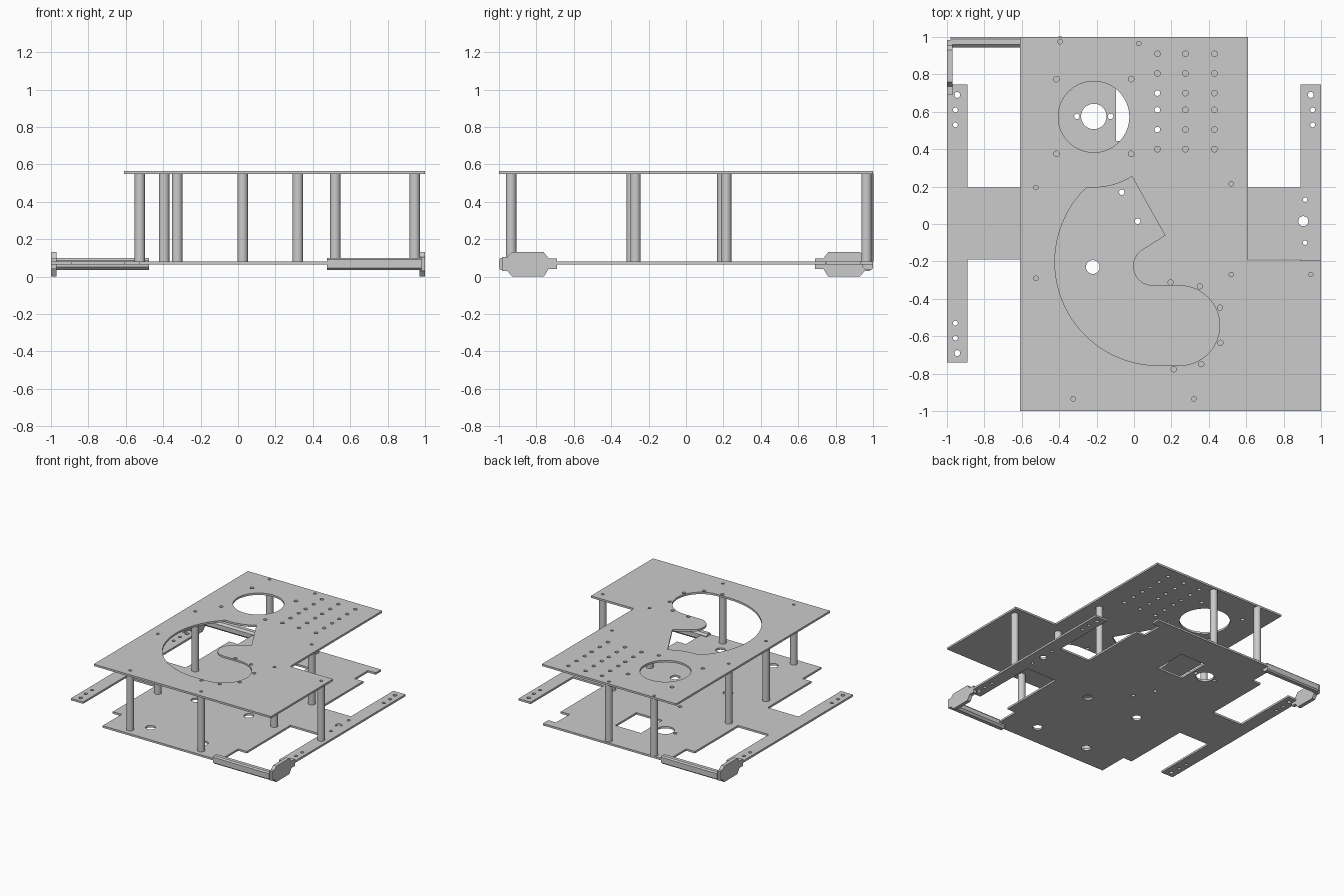
import bpy
from math import sin, cos, radians, pi

if "Cube" in bpy.data.objects:
    bpy.data.objects.remove(bpy.data.objects["Cube"])


def arc(cx, cy, r, a0, a1, n=24):
    return [(cx + r * cos(radians(a0 + (a1 - a0) * i / n)),
             cy + r * sin(radians(a0 + (a1 - a0) * i / n))) for i in range(n + 1)]


def circle(x, y, r, n=24):
    return arc(x, y, r, 0, 360, n)[:-1]


def smooth(ob):
    bpy.ops.object.select_all(action='DESELECT')
    ob.select_set(True)
    bpy.context.view_layer.objects.active = ob
    bpy.ops.object.shade_smooth_by_angle(angle=radians(30))


def sheet(name, loops, thickness, loc, rot=(0, 0, 0)):
    """Filled outline (first loop) with holes (other loops), given a thickness."""
    cu = bpy.data.curves.new(name, 'CURVE')
    cu.dimensions = '2D'
    cu.fill_mode = 'BOTH'
    cu.extrude = thickness / 2
    for pts in loops:
        sp = cu.splines.new('POLY')
        sp.points.add(len(pts) - 1)
        for p, (x, y) in zip(sp.points, pts):
            p.co = (x, y, 0, 1)
        sp.use_cyclic_u = True
    ob = bpy.data.objects.new(name, cu)
    bpy.context.collection.objects.link(ob)
    ob.location, ob.rotation_euler = loc, rot
    bpy.ops.object.select_all(action='DESELECT')
    ob.select_set(True)
    bpy.context.view_layer.objects.active = ob
    bpy.ops.object.convert(target='MESH')
    ob = bpy.context.view_layer.objects.active
    smooth(ob)
    return ob


posts = [(-.525, .195), (-.525, -.29), (-.325, -.935), (.32, -.935), (.52, .215),
         (.52, -.27), (.945, -.27), (-.395, .975), (.025, .965)]

# Top plate: outline, bean-shaped opening, round opening and small holes
top = [[(-.61, -1), (1, -1), (1, -.195), (.61, -.195), (.61, 1), (-.61, 1)]]
bean = arc(-.215, .575, .38, 270, 302.5, 10)
bean += [(.165, -.06)]
bean += arc(.1, -.225, .105, 115, 270, 16)
bean += arc(.245, -.543, .213, 90, -90, 32)
bean += arc(.13, -.203, .553, 270, 134, 40)
top.append(bean)
top.append(circle(-.215, .573, .19, 64))
top += [circle(x, y, .015) for x in (-.415, -.015) for y in (.375, .775)]
top += [circle(x, y, .015) for x in (.125, .275, .43)
        for y in (.40, .505, .61, .70, .805, .91)]
for a in (102, 63, 24, -23, -61, -98):
    top.append(circle(.245 + .236 * cos(radians(a)), -.543 + .236 * sin(radians(a)), .014))
top += [circle(x, y, .012) for x, y in posts]
sheet("top_plate", top, .016, (0, 0, .557))

# Base plate: body with side necks and long side rails
half = [(.53, -1), (.53, -.755), (.61, -.755), (.61, -.19), (.89, -.19), (.89, -.74),
        (1, -.74), (1, .745), (.89, .745), (.89, .195), (.61, .195), (.61, .755), (.53, .755)]
outline = half + [(.53, .93), (.6, .93), (.6, 1), (-.53, 1)]
outline += [(-x, y) for x, y in reversed(half)]
base = [outline]
base.append(circle(-.215, .575, .068, 40))
base += [circle(x, .575, .015) for x in (-.305, -.125)]
base.append([(-.095, .445), (.14, .445), (.14, .72), (-.095, .72)])
base += [circle(x, y, .037) for x in (-.22, .26) for y in (-.23, -.82)]
base += [circle(-.065, .17, .015), circle(.02, .015, .015)]
for sx in (-1, 1):
    for sy in (-1, 1):
        base.append(circle(sx * .945, sy * .69, .016))
        base += [circle(sx * .955, sy * y, .013) for y in (.53, .61)]
base += [circle(.905, .015, .027), circle(.915, .13, .012), circle(.915, -.10, .012)]
sheet("base_plate", base, .016, (0, 0, .072))

# Standoff posts between the plates
for i, (x, y) in enumerate(posts):
    bpy.ops.mesh.primitive_cylinder_add(vertices=32, radius=.028, depth=.47, location=(x, y, .315))
    ob = bpy.context.object
    ob.name = f"standoff_post_{i + 1}"
    smooth(ob)

# Corner brackets: shaped end plate plus long arm, at two opposite corners
end = [(.69, .04), (.735, .04), (.76, 0), (.93, 0), (.955, .03), (.985, .03),
       (.985, .105), (.955, .105), (.93, .13), (.76, .13), (.735, .097), (.69, .097)]
arm = [(.945, .05), (.96, .035), (.99, .035), (1, .045),
       (1, .09), (.99, .1), (.96, .1), (.945, .085)]
for side, k in (("back_left", 1), ("front_right", -1)):
    rot = (pi / 2, 0, k * pi / 2)
    sheet(f"{side}_bracket_end", [end], .03, (-k * .985, 0, 0), rot)
    sheet(f"{side}_bracket_arm", [arm], .505, (-k * .7275, 0, 0), rot)
